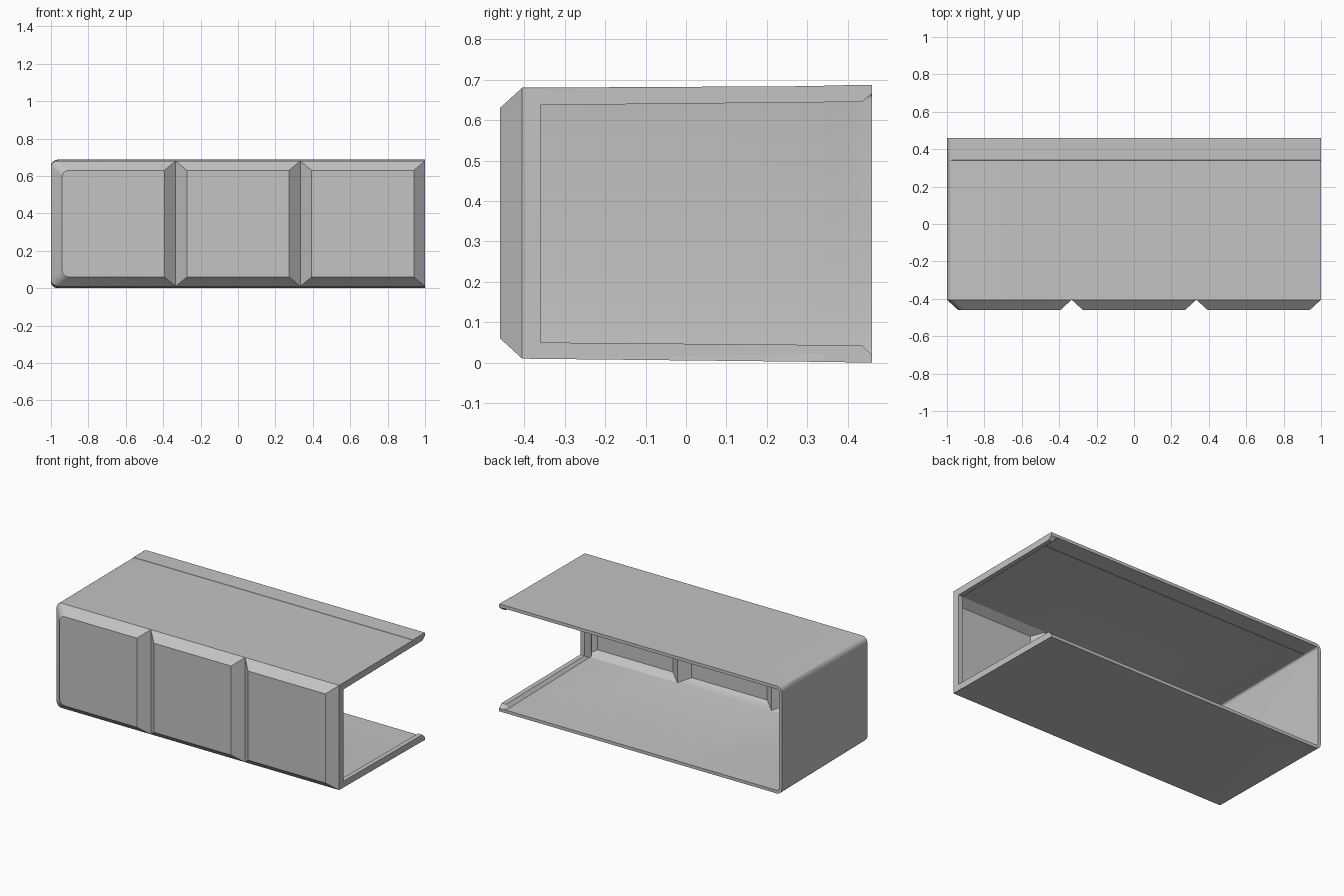
import bpy
import bmesh
import math

cube = bpy.data.objects.get("Cube")
if cube:
    bpy.data.objects.remove(cube, do_unlink=True)

grey = bpy.data.materials.new("plain_grey")
grey.use_nodes = True
colour = (0.55, 0.55, 0.55, 1)
grey.diffuse_color = colour
grey.node_tree.nodes["Principled BSDF"].inputs["Base Color"].default_value = colour

WALL = 0.02
FRONT, BASE, BACK = -0.46, -0.405, 0.46
LOW, HIGH = 0.01, 0.68
TILE = 2 / 3


def finish(bm, name):
    mesh = bpy.data.meshes.new(name)
    bm.to_mesh(mesh)
    bm.free()
    mesh.materials.append(grey)
    obj = bpy.data.objects.new(name, mesh)
    bpy.context.collection.objects.link(obj)
    bpy.ops.object.select_all(action="DESELECT")
    obj.select_set(True)
    bpy.context.view_layer.objects.active = obj
    return obj


def left_side(x, lo, hi, r, steps=6):
    """Points down one side with both corners rounded by r."""
    if r == 0:
        return [(x, hi), (x, lo)]
    pts = []
    for z, start in ((hi - r, 90), (lo + r, 180)):
        for i in range(steps + 1):
            a = math.radians(start + 90 * i / steps)
            pts.append((x + r + r * math.cos(a), z + r * math.sin(a)))
    return pts


def ring(bm, pts, y):
    return [bm.verts.new((x, y, z)) for x, z in pts]


def bridge(bm, a, b, closed):
    n = len(a)
    for i in range(n if closed else n - 1):
        j = (i + 1) % n
        bm.faces.new((a[i], a[j], b[j], b[i]))


# Body: wrap-around sleeve, open at the back and at one end
bm = bmesh.new()
previous = None
stations = ((BASE, LOW, HIGH), (0.34, 0.002, 0.684),
            (0.342, 0.002, 0.6855), (BACK, 0, 0.687))
for y, lo, hi in stations:
    joints = (1, 1 - TILE, 1 - 2 * TILE)
    pts = [(x, hi) for x in joints] + left_side(-1, lo, hi, 0.035)
    pts += [(x, lo) for x in reversed(joints)]
    loop = ring(bm, pts, y)
    if previous:
        bridge(bm, previous, loop, False)
    previous = loop

# Front: three raised panels with chamfered borders
for i in range(3):
    x0 = -1 + i * TILE
    x1 = x0 + TILE
    r = 0.035 if i == 0 else 0
    foot = ring(bm, [(x1, LOW), (x1, HIGH)] + left_side(x0, LOW, HIGH, r), BASE)
    lo, hi = LOW + 0.05, HIGH - 0.05
    face = ring(bm, [(x1 - 0.06, lo), (x1 - 0.06, hi)]
                + left_side(x0 + 0.06, lo, hi, r), FRONT)
    bridge(bm, foot, face, True)
    bm.faces.new(face)

bmesh.ops.remove_doubles(bm, verts=bm.verts, dist=0.0005)
bmesh.ops.recalc_face_normals(bm, faces=bm.faces)
panel = min(bm.faces, key=lambda f: f.calc_center_median().y)
if panel.normal.y > 0:
    bmesh.ops.reverse_faces(bm, faces=bm.faces)
body = finish(bm, "sleeve_body")
solid = body.modifiers.new("wall", "SOLIDIFY")
solid.thickness = WALL
solid.offset = -1
solid.use_even_offset = True
bpy.ops.object.modifier_apply(modifier=solid.name)
bpy.ops.object.shade_smooth_by_angle(angle=math.radians(30))

# Rim: thicker lip inside the open end, sloping into the walls
bm = bmesh.new()
outer = [(BACK, 0.684), (-0.402, 0.677), (-0.402, 0.013), (BACK, 0.003)]
lip = [(BACK, 0.02), (0.435, 0.043), (-0.36, 0.05),
       (-0.36, 0.637), (0.435, 0.645), (BACK, 0.665)]
thin = [(BACK, 0.018), (0.435, 0.019), (-0.39, 0.028),
        (-0.39, 0.66), (0.435, 0.667), (BACK, 0.668)]
rings = [[bm.verts.new((x, y, z)) for y, z in outer + inner]
         for x, inner in ((1, lip), (0.97, lip), (0.95, thin))]
for a, b in zip(rings, rings[1:]):
    bridge(bm, a, b, True)
bm.faces.new(rings[0])
bm.faces.new(rings[-1])
bmesh.ops.recalc_face_normals(bm, faces=bm.faces)
finish(bm, "open_end_rim")
